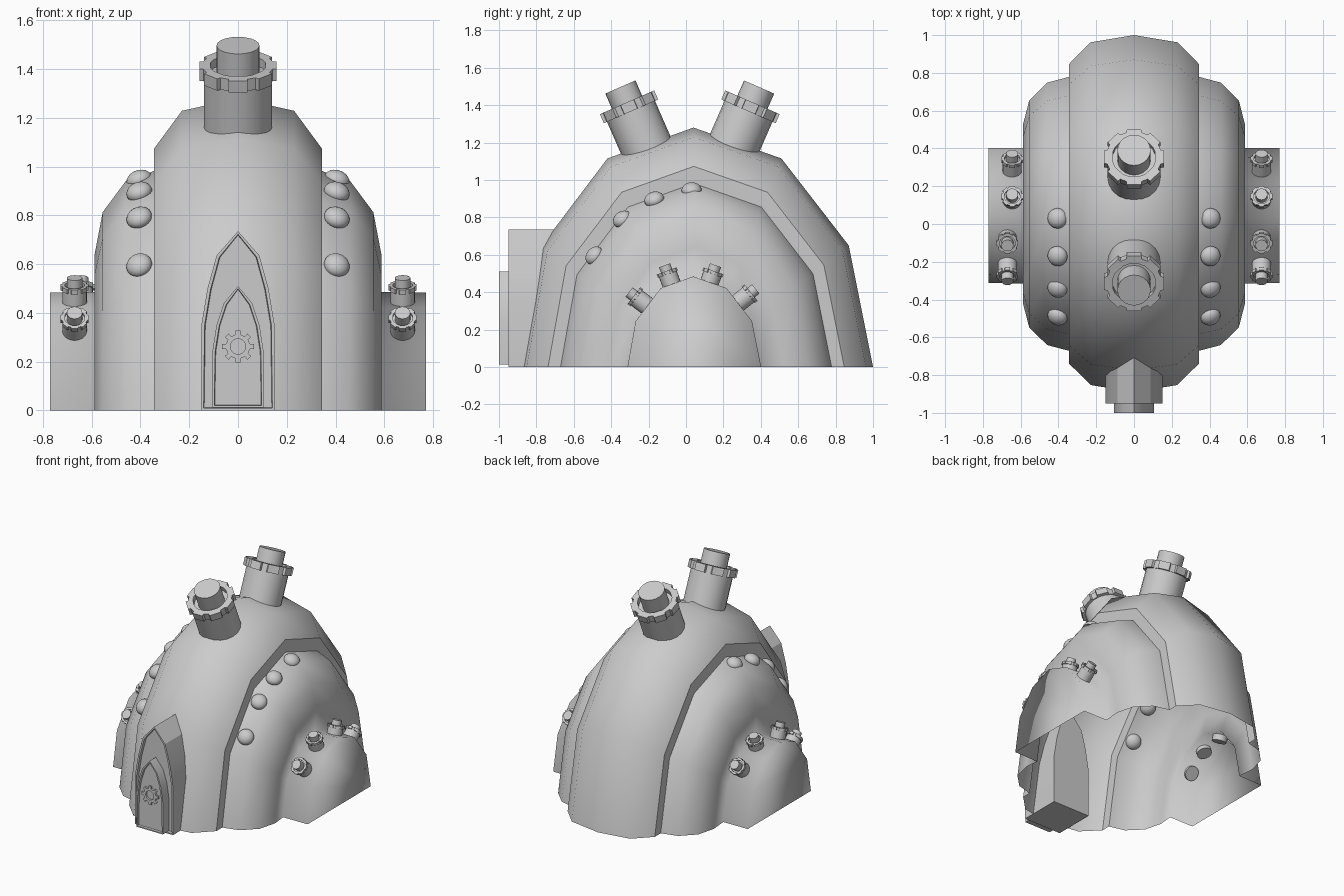
import bpy, bmesh
from math import pi, cos, sin, radians
from mathutils import Vector, Matrix

if "Cube" in bpy.data.objects:
    bpy.data.objects.remove(bpy.data.objects["Cube"])

UP = Vector((0, 0, 1))


def to_object(name, bm, matrix=None, angle=35):
    if matrix is not None:
        bm.transform(matrix)
    bmesh.ops.recalc_face_normals(bm, faces=bm.faces)
    mesh = bpy.data.meshes.new(name)
    bm.to_mesh(mesh)
    bm.free()
    ob = bpy.data.objects.new(name, mesh)
    bpy.context.collection.objects.link(ob)
    if angle:
        bpy.ops.object.select_all(action='DESELECT')
        ob.select_set(True)
        bpy.context.view_layer.objects.active = ob
        bpy.ops.object.shade_smooth_by_angle(angle=radians(angle))
    return ob


def frame(origin, direction, scale=1.0):
    rot = UP.rotation_difference(Vector(direction).normalized()).to_matrix().to_4x4()
    return Matrix.Translation(origin) @ rot @ Matrix.Scale(scale, 4)


def cylinder(name, r, z0, z1, matrix, sides=20):
    bm = bmesh.new()
    bmesh.ops.create_cone(bm, cap_ends=True, segments=sides, radius1=r, radius2=r,
                          depth=z1 - z0, matrix=Matrix.Translation((0, 0, (z0 + z1) / 2)))
    return to_object(name, bm, matrix)


def gear(name, outer, root, hole, z0, z1, matrix, teeth=8, tooth=0.5):
    bm = bmesh.new()
    step = 2 * pi / teeth
    shape = []
    for i in range(teeth):
        a = i * step
        for f, r in ((-tooth / 2, root), (-tooth / 2 + .05, outer),
                     (tooth / 2 - .05, outer), (tooth / 2, root)):
            shape.append((a + f * step, r))
    loops = []
    for kind, z in ((0, z0), (0, z1), (1, z1), (1, z0)):
        loops.append([bm.verts.new(((hole if kind else r) * cos(a), (hole if kind else r) * sin(a), z))
                      for a, r in shape])
    n = len(shape)
    for k in range(4):
        a, b = loops[k], loops[(k + 1) % 4]
        for i in range(n):
            j = (i + 1) % n
            bm.faces.new((a[i], a[j], b[j], b[i]))
    return to_object(name, bm, matrix, 25)


def turret(name, origin, direction, scale=1.0):
    m = frame(origin, direction, scale)
    cylinder(name + "_base", .14, -.1, .15, m)
    gear(name + "_collar", .163, .147, .115, .135, .188, m, tooth=.7)
    cylinder(name + "_cap", .088, .1, .277, m)


# Body shell: one arch outline, scaled along x into a stepped, open-bottomed shell
CY = 0.05
arch = [(-.94, 0), (-.825, .645), (-.47, 1.115), (-.01, 1.28), (.46, 1.115), (.82, .65), (.95, 0)]
half = [(.23, .96), (.345, .838), (.345, .767), (.46, .735), (.555, .635),
        (.588, .5), (.578, .38), (.77, .378)]
sections = [(-x, s) for x, s in reversed(half)] + [(0, 1)] + half
bm = bmesh.new()
rows = [[bm.verts.new((x, CY * (1 if s > .4 else .85) + y * s, z * s)) for y, z in arch]
        for x, s in sections]
for a, b in zip(rows, rows[1:]):
    for i in range(len(arch) - 1):
        bm.faces.new((a[i], a[i + 1], b[i + 1], b[i]))
bm.faces.new(rows[0])
bm.faces.new(rows[-1])
for f in bm.faces:
    f.smooth = True
for e in bm.edges:
    x0, x1 = (abs(v.co.x) for v in e.verts)
    if abs(x0 - .345) < 1e-4 and abs(x1 - .345) < 1e-4:
        e.smooth = False
to_object("body_shell", bm, angle=0)

# Roof turrets
for side, label in ((-1, "front"), (1, "rear")):
    turret("turret_" + label, (0, .02 + side * .26, 1.243), (0, side * .4, .916))

# Small turrets on the side tunnels
small = [((-.225, .34), (-.31, .405)), ((-.08, .45), (-.115, .545)),
         ((.125, .45), (.16, .55)), ((.295, .355), (.37, .415))]
for x, label in ((.675, "right"), (-.67, "left")):
    for i, ((y0, z0), (y1, z1)) in enumerate(small):
        xx = -.645 if x < 0 and i > 1 else x
        turret(f"knob_{label}_{i + 1}", (xx, y0, z0), (0, y1 - y0, z1 - z0), .36)

# Dome studs
for x in (.405, -.405):
    for i, (y, z) in enumerate([(-.49, .595), (-.34, .79), (-.17, .895), (.03, .945)]):
        bm = bmesh.new()
        bmesh.ops.create_uvsphere(bm, u_segments=20, v_segments=12, radius=.054)
        normal = Vector((.25 if x > 0 else -.25, y - CY, z * .75))
        to_object(f"stud_{'right' if x > 0 else 'left'}_{i + 1}", bm,
                  frame((x, y, z), normal) @ Matrix.Diagonal((1, 1, .75, 1)), 60)


# Pointed door frame and door, each with a recessed panel
def pointed_block(name, outline, y_front, y_back, rim, depth):
    pts = outline + [(-x, z) for x, z in reversed(outline) if x > 0]
    bm = bmesh.new()
    face = bm.faces.new([bm.verts.new((x, y_front, z)) for x, z in pts])
    back = [bm.verts.new((x, y_back, z)) for x, z in pts]
    front = list(face.verts)
    for i in range(len(pts)):
        j = (i + 1) % len(pts)
        bm.faces.new((front[i], front[j], back[j], back[i]))
    bm.faces.new(back)
    bmesh.ops.recalc_face_normals(bm, faces=bm.faces)
    bmesh.ops.inset_region(bm, faces=[face], thickness=rim)
    bmesh.ops.inset_region(bm, faces=[face], thickness=.003, depth=-depth)
    to_object(name, bm, angle=25)


pointed_block("door_frame", [(.15, 0), (.15, .35), (.125, .5), (.088, .635), (0, .735)],
              -.95, -.65, .013, .02)
pointed_block("door", [(.105, .012), (.105, .24), (.088, .35), (.058, .44), (0, .51)],
              -1.0, -.9, .011, .015)

# Cog on the door
gear("door_cog", .066, .05, .032, 0, .018, frame((0, -.98, .262), (0, -1, 0)))
